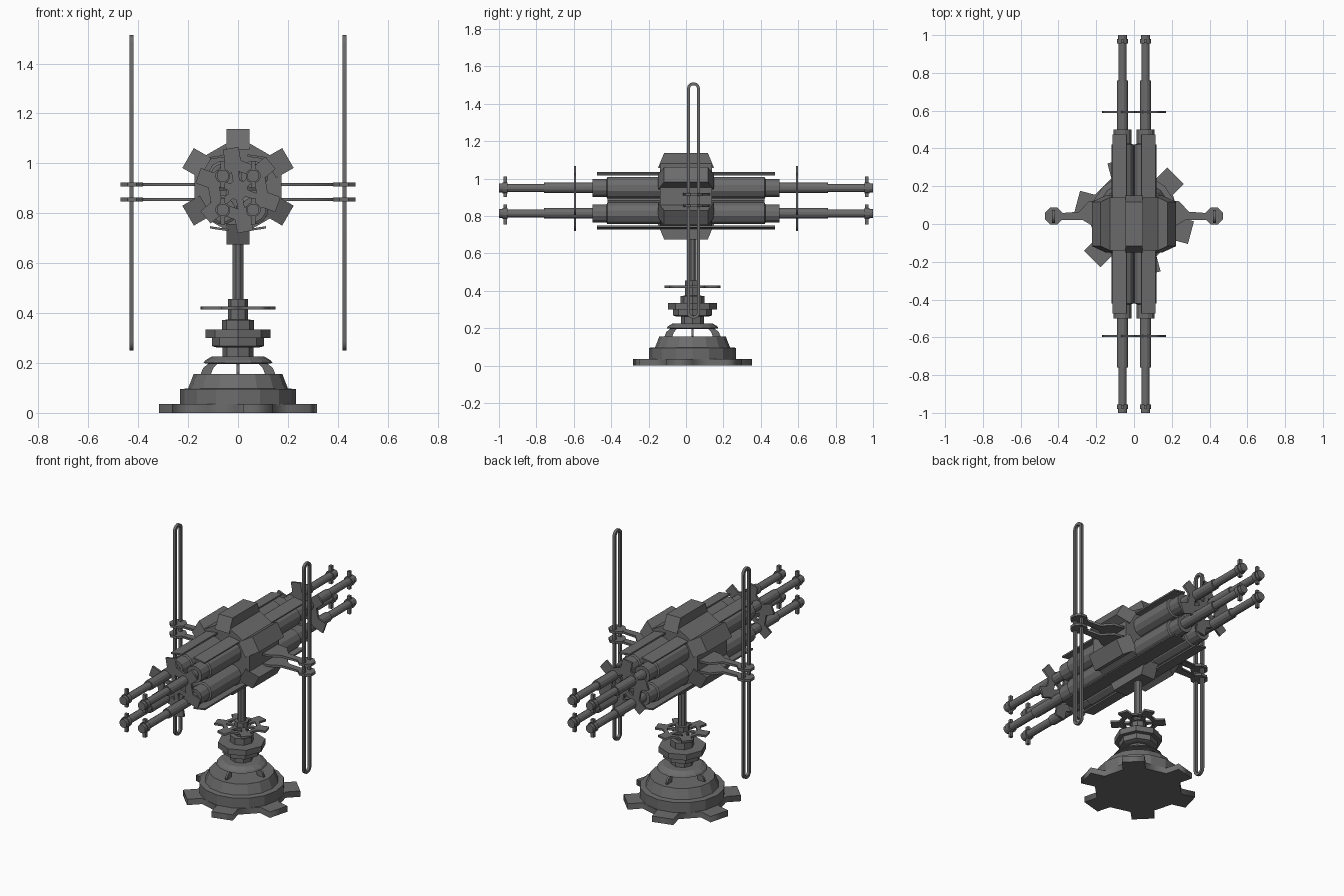
import bpy, bmesh, math
from mathutils import Matrix, Vector

if "Cube" in bpy.data.objects:
    bpy.data.objects.remove(bpy.data.objects["Cube"])

mat = bpy.data.materials.new("gunmetal_grey")
mat.diffuse_color = (0.15, 0.15, 0.15, 1)
mat.use_nodes = True
mat.node_tree.nodes["Principled BSDF"].inputs["Base Color"].default_value = mat.diffuse_color
CY = 0.035                                   # stand axis in y
GZ = 0.882                                   # barrel cluster height
ALONG_Y = Matrix.Rotation(math.radians(-90), 4, 'X')   # local z -> world y
STAND = Matrix.Translation((0, CY, 0))


def add(name, mesh, matrix=Matrix()):
    mesh.transform(matrix)
    mesh.materials.clear()
    mesh.materials.append(mat)
    ob = bpy.data.objects.new(name, mesh)
    bpy.context.collection.objects.link(ob)
    return ob


def from_bm(name, bm, matrix):
    bmesh.ops.recalc_face_normals(bm, faces=bm.faces)
    me = bpy.data.meshes.new(name)
    bm.to_mesh(me)
    bm.free()
    return add(name, me, matrix)


def lathe(name, profile, n, matrix, phase=0.0):
    """Closed solid of revolution from (radius, height) points."""
    bm = bmesh.new()
    rings = [[bm.verts.new((r * math.cos(phase + 2 * math.pi * k / n),
                            r * math.sin(phase + 2 * math.pi * k / n), h))
              for k in range(n)] for r, h in profile]
    for a, b in zip(rings, rings[1:]):
        for k in range(n):
            j = (k + 1) % n
            bm.faces.new((a[k], a[j], b[j], b[k]))
    bm.faces.new(rings[0])
    bm.faces.new(rings[-1])
    return from_bm(name, bm, matrix)


def plate(name, outlines, thick, matrix):
    """Flat plate in local xy; extra outlines become holes."""
    cu = bpy.data.curves.new(name, 'CURVE')
    cu.dimensions, cu.fill_mode, cu.extrude = '2D', 'BOTH', thick / 2
    for pts in outlines:
        sp = cu.splines.new('POLY')
        sp.points.add(len(pts) - 1)
        for p, (x, y) in zip(sp.points, pts):
            p.co = (x, y, 0, 1)
        sp.use_cyclic_u = True
    tmp = bpy.data.objects.new("tmp", cu)
    bpy.context.collection.objects.link(tmp)
    dg = bpy.context.evaluated_depsgraph_get()
    me = bpy.data.meshes.new_from_object(tmp.evaluated_get(dg))
    bpy.data.objects.remove(tmp)
    return add(name, me, matrix)


def box(name, size, centre, matrix=Matrix()):
    bm = bmesh.new()
    bmesh.ops.create_cube(bm, size=1)
    return from_bm(name, bm, matrix @ Matrix.Translation(centre) @ Matrix.Diagonal((*size, 1)))


def gear(root, tip, half, first):
    """Outline with six square teeth; first tooth at 'first' degrees."""
    pts = []
    for k in range(6):
        a = math.radians(first + 60 * k)
        d, s = Vector((math.cos(a), math.sin(a))), Vector((-math.sin(a), math.cos(a)))
        pts += [tuple(d * r + s * h) for r, h in ((root, -half), (tip, -half), (tip, half), (root, half))]
    return pts


def spoke_holes(inner, outer, half, first):
    """Six wedge openings between spokes."""
    holes = []
    for k in range(6):
        pts = []
        for r, sgn in ((inner, -1), (outer, -1), (outer, 1), (inner, 1)):
            a = math.radians(first + 60 * k) + sgn * (math.radians(30) - half / r)
            pts.append((r * math.cos(a), r * math.sin(a)))
        holes.append(pts)
    return holes


# --- stand ---
plate("base_gear", [gear(0.23, 0.312, 0.062, 45)], 0.035, STAND @ Matrix.Translation((0, 0, 0.0175)))
lathe("base_drum", [(0.232, 0.03), (0.232, 0.095), (0.20, 0.098), (0.178, 0.155)], 16, STAND)
rib = [(0.152, 0.15), (0.14, 0.18), (0.115, 0.20), (0.08, 0.20), (0.10, 0.178), (0.11, 0.15)]
for k in range(4):
    plate("dome_rib", [rib], 0.012,
          STAND @ Matrix.Rotation(k * math.pi / 2, 4, 'Z') @ Matrix.Rotation(math.pi / 2, 4, 'X'))
lathe("collar", [(0.11, 0.195), (0.138, 0.20), (0.132, 0.21), (0.105, 0.226)], 16, STAND)
lathe("lower_neck", [(0.062, 0.22), (0.062, 0.27)], 8, STAND)
lathe("lower_ring", [(0.085, 0.262), (0.105, 0.268), (0.105, 0.303)], 8, STAND)
lathe("upper_ring", [(0.13, 0.30), (0.13, 0.334)], 8, STAND)
lathe("upper_neck", [(0.065, 0.33), (0.065, 0.372), (0.04, 0.374), (0.04, 0.456)], 8, STAND)
plate("hand_wheel", [gear(0.10, 0.148, 0.03, 15)] + spoke_holes(0.05, 0.085, 0.012, 45), 0.012,
      STAND @ Matrix.Translation((0, 0, 0.421)))
lathe("pole", [(0.023, 0.42), (0.023, 0.80)], 8, STAND, math.pi / 8)

# --- central receiver with six tapered teeth ---
HUB = Matrix.Translation((0, 0, 0.906)) @ ALONG_Y
lathe("receiver", [(0.18, -0.14), (0.18, 0.14)], 12, HUB, math.radians(15))
for k in range(6):
    bm = bmesh.new()
    bmesh.ops.create_cube(bm, size=1)
    for v in bm.verts:
        tip = v.co.x > 0
        v.co = Vector((0.231 if tip else 0.15, v.co.y * 0.092, v.co.z * (0.234 if tip else 0.30)))
    from_bm("receiver_tooth", bm, HUB @ Matrix.Rotation(math.radians(30 + 60 * k), 4, 'Z'))
lathe("core_rod", [(0.05, -0.42), (0.05, 0.42)], 8, Matrix.Translation((0, 0, GZ)) @ ALONG_Y)

# --- four double-ended barrels ---
half = [(0.06, 0.42), (0.05, 0.425), (0.05, 0.50), (0.029, 0.50), (0.029, 0.76), (0.022, 0.76),
        (0.022, 0.955), (0.03, 0.955), (0.03, 0.98), (0.025, 0.98), (0.025, 1.0)]
profile = [(r, -y) for r, y in reversed(half)] + half
for sx in (-1, 1):
    for sz in (-1, 1):
        c = Vector((sx * 0.061, 0, GZ + sz * 0.068))
        lathe("barrel", profile, 12, Matrix.Translation(c) @ ALONG_Y, math.radians(15))
        for sy in (-1, 1):
            box("muzzle_fin", (0.018, 0.018, 0.108), c + Vector((0, sy * 0.967, sz * 0.006)))
        # tilted heat shield outside each barrel
        box("heat_shield", (0.075, 0.95, 0.009), (0, 0, 0),
            Matrix.Translation((sx * 0.075, 0, GZ + sz * 0.144)) @ Matrix.Rotation(sx * sz * 0.15, 4, 'Y'))

# --- toothed braces joining the barrels ---
for sy in (-1, 1):
    plate("barrel_brace", [gear(0.115, 0.17, 0.032, 20)] + spoke_holes(0.04, 0.075, 0.014, 50), 0.012,
          Matrix.Translation((0, sy * 0.593, 0.893)) @ ALONG_Y)


# --- side arms and slotted sight bars ---
def loop(hw, z0, z1):
    """Slot outline with rounded ends."""
    pts = [(hw * math.cos(math.pi * k / 6), z1 - hw + hw * math.sin(math.pi * k / 6)) for k in range(7)]
    return pts + [(hw * math.cos(math.pi * k / 6), z0 + hw + hw * math.sin(math.pi * k / 6)) for k in range(6, 13)]


arm = [(0.15, 0.13), (0.24, 0.12), (0.29, 0.065), (0.385, 0.058),
       (0.385, 0.022), (0.27, 0.02), (0.22, -0.01), (0.15, -0.02)]
for s in (-1, 1):
    for z in (0.855, 0.915):
        up = Matrix.Translation((0, 0, z))
        plate("side_arm", [[(s * x, y) for x, y in arm]], 0.013, up)
        lathe("bar_clamp", [(0.049, -0.0075), (0.049, 0.0075)], 8,
              Matrix.Translation((s * 0.425, 0.042, z)), math.pi / 8)
    plate("sight_bar", [loop(0.035, 0.25, 1.515), loop(0.019, 0.266, 1.499)], 0.016,
          Matrix.Translation((s * 0.427, 0.04, 0)) @ Matrix.Rotation(math.pi / 2, 4, 'Z')
          @ Matrix.Rotation(math.pi / 2, 4, 'X'))
